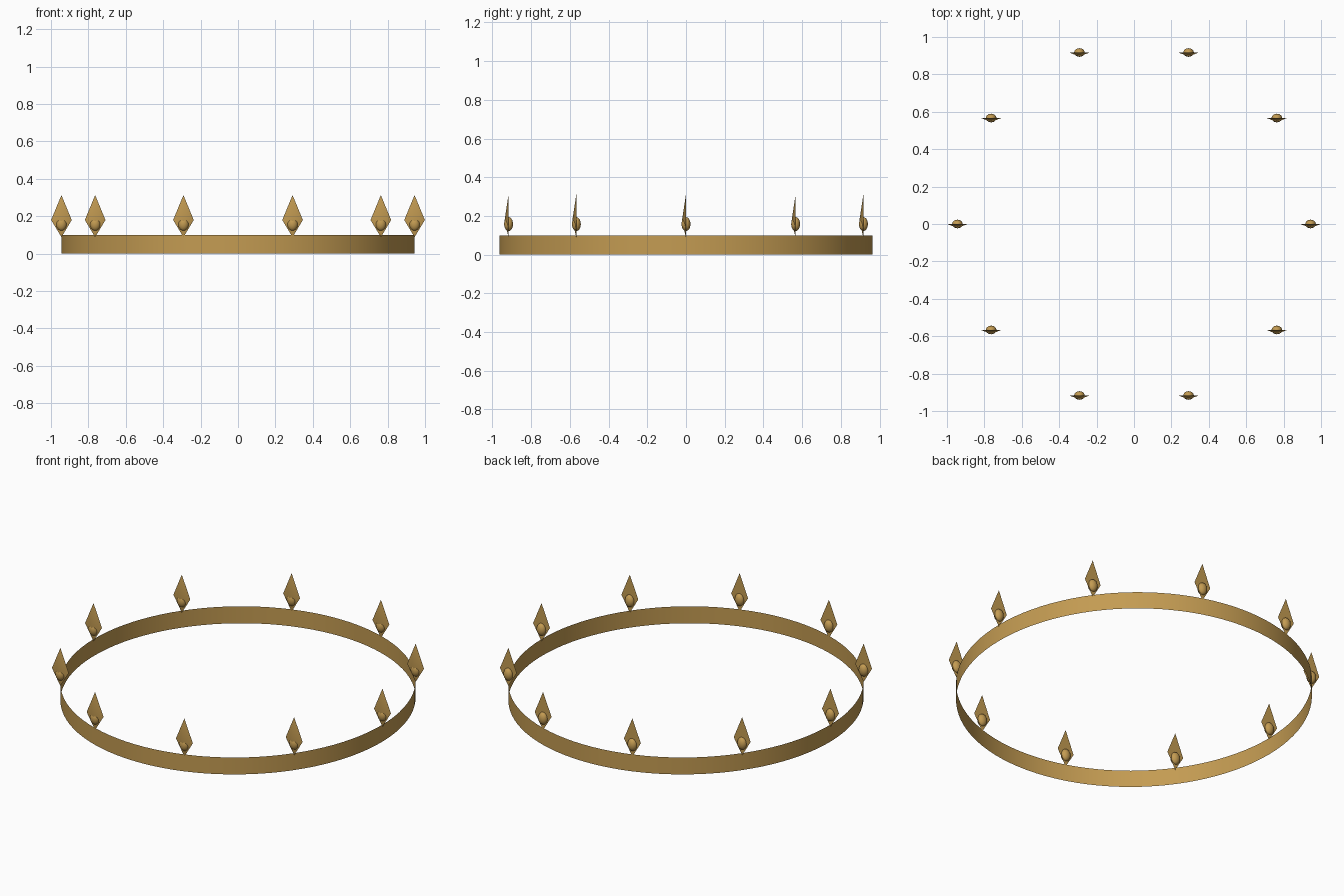
import bpy, bmesh, math

if "Cube" in bpy.data.objects:
    bpy.data.objects.remove(bpy.data.objects["Cube"])

gold = bpy.data.materials.new("antique gold")
gold.diffuse_color = (0.55, 0.33, 0.085, 1)
gold.use_nodes = True
gold.node_tree.nodes["Principled BSDF"].inputs["Base Color"].default_value = gold.diffuse_color

RX, RY = 0.944, 0.964      # band half-sizes
POINTS = 10


def finish(name, bm, angle):
    mesh = bpy.data.meshes.new(name)
    bm.to_mesh(mesh)
    bm.free()
    mesh.materials.append(gold)
    obj = bpy.data.objects.new(name, mesh)
    bpy.context.collection.objects.link(obj)
    bpy.ops.object.select_all(action='DESELECT')
    obj.select_set(True)
    bpy.context.view_layer.objects.active = obj
    bpy.ops.object.shade_smooth_by_angle(angle=math.radians(angle))
    return obj


# Thin open band
bm = bmesh.new()
n = 100
rows = [[bm.verts.new((RX * math.cos(2 * math.pi * i / n),
                       RY * math.sin(2 * math.pi * i / n), z)) for i in range(n)]
        for z in (0.0, 0.1)]
for i in range(n):
    j = (i + 1) % n
    bm.faces.new((rows[0][i], rows[0][j], rows[1][j], rows[1][i]))
finish("band", bm, 30)


# Kite-shaped spike with a ridged front and flat back
def spike(x, y):
    bm = bmesh.new()
    tip, left, low, right, ridge = [bm.verts.new((x + a, y + b, c)) for a, b, c in (
        (0, 0, 0.313), (-0.055, 0, 0.18), (0, 0, 0.088), (0.055, 0, 0.18),
        (0, -0.021, 0.175))]
    rim = (tip, left, low, right)
    for k in range(4):
        bm.faces.new((rim[k], rim[(k + 1) % 4], ridge))
    bm.faces.new(rim[::-1])
    bmesh.ops.recalc_face_normals(bm, faces=bm.faces)
    finish("spike", bm, 60)


# Egg-shaped bead set in the spike
def bead(x, y):
    bm = bmesh.new()
    bmesh.ops.create_uvsphere(bm, u_segments=24, v_segments=14, radius=1)
    bmesh.ops.scale(bm, vec=(0.028, 0.023, 0.036), verts=bm.verts)
    bmesh.ops.translate(bm, vec=(x, y, 0.158), verts=bm.verts)
    finish("bead", bm, 60)


# Spikes and beads spaced around the band, all facing the front
for k in range(POINTS):
    a = 2 * math.pi * k / POINTS
    px, py = RX * math.cos(a), RY * math.sin(a)
    spike(px, py)
    bead(px, py)
